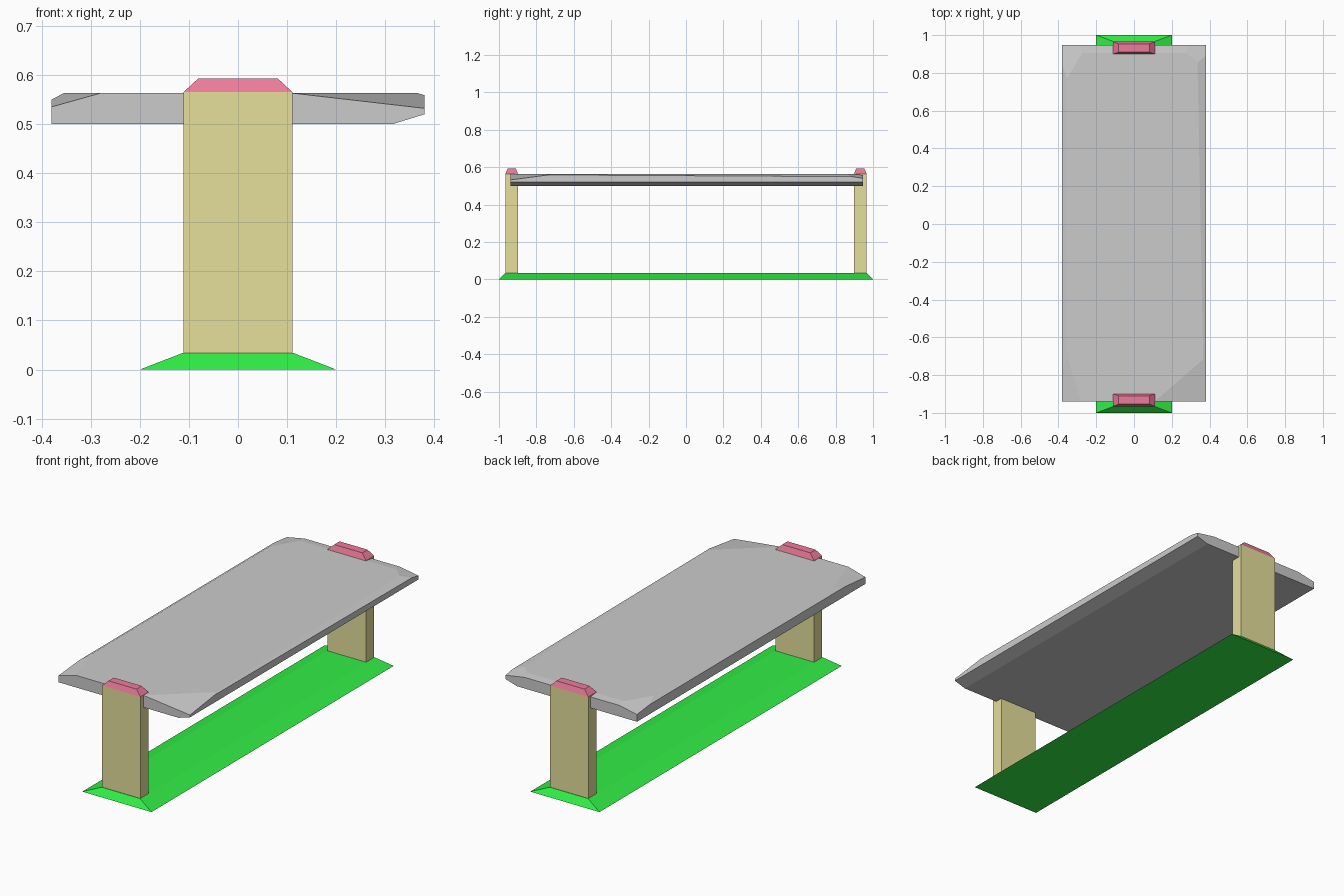
import bpy, bmesh
from mathutils import Vector

if "Cube" in bpy.data.objects:
    bpy.data.objects.remove(bpy.data.objects["Cube"])


def material(name, color):
    m = bpy.data.materials.new(name)
    m.diffuse_color = (*color, 1)
    m.use_nodes = True
    m.node_tree.nodes["Principled BSDF"].inputs["Base Color"].default_value = m.diffuse_color
    return m


def finish(name, bm, mat=None):
    bmesh.ops.recalc_face_normals(bm, faces=bm.faces)
    me = bpy.data.meshes.new(name)
    bm.to_mesh(me)
    bm.free()
    ob = bpy.data.objects.new(name, me)
    bpy.context.collection.objects.link(ob)
    if mat:
        me.materials.append(mat)
    return ob


def tapered_box(half, y, z0, z1, top_half):
    """Box centred on (0, y) whose top may be smaller than its bottom."""
    bm = bmesh.new()
    bmesh.ops.create_cube(bm, size=2)
    for v in bm.verts:
        top = v.co.z > 0
        h = top_half if top else half
        v.co = (v.co.x * h[0], y + v.co.y * h[1], z1 if top else z0)
    return bm


green = material("green", (0.03, 0.85, 0.06))
yellow = material("yellow", (0.79, 0.74, 0.33))
pink = material("pink", (0.85, 0.2, 0.33))

# Sloped base plate
finish("base", tapered_box((0.2, 1.0), 0, 0, 0.034, (0.112, 0.967)), green)

# Posts and their caps at both ends
for label, s in (("front", -1), ("back", 1)):
    y = s * 0.932
    post = (0.111, 0.033)
    finish(label + "_leg", tapered_box(post, y, 0.03, 0.565, post), yellow)
    finish(label + "_cap", tapered_box(post, y, 0.565, 0.593, (0.081, 0.022)), pink)

# Roughly hewn seat slab: a box with its edges and corners sliced off
Z = 0.563
bm = tapered_box((0.38, 0.943), 0.004, 0.5, Z, (0.38, 0.943))
centre = Vector((0, 0, 0.53))
cuts = [
    ((0.315, 0, 0.5), (0.315, 1, 0.5), (0.38, 0, 0.52)),               # right underside
    ((-0.355, 0, Z), (-0.355, 1, Z), (-0.38, 0, 0.55)),                # left top edge
    ((0.335, 0.9, Z), (0.36, -0.4, Z), (0.38, 0.3, 0.553)),            # right top edge
    ((0.11, -0.94, Z), (0.34, -0.74, Z), (0.38, -0.94, 0.532)),        # front right corner
    ((-0.28, -0.94, Z), (-0.355, -0.7, Z), (-0.38, -0.94, 0.535)),     # front left corner
    ((0, 0.905, Z), (0.3, 0.905, Z), (0, 0.947, 0.558)),               # back top edge
    ((0.24, 0.947, Z), (0.34, 0.85, Z), (0.38, 0.947, 0.54)),          # back right corner
    ((-0.25, 0.947, Z), (-0.355, 0.77, Z), (-0.38, 0.947, 0.538)),     # back left corner
]
for a, b, c in cuts:
    a, b, c = Vector(a), Vector(b), Vector(c)
    n = (b - a).cross(c - a).normalized()
    if n.dot(a - centre) < 0:
        n.negate()
    geom = bm.verts[:] + bm.edges[:] + bm.faces[:]
    cut = bmesh.ops.bisect_plane(bm, geom=geom, dist=1e-6, plane_co=a,
                                 plane_no=n, clear_outer=True)["geom_cut"]
    edges = [e for e in cut if isinstance(e, bmesh.types.BMEdge)]
    bmesh.ops.contextual_create(bm, geom=edges)
finish("seat", bm)
